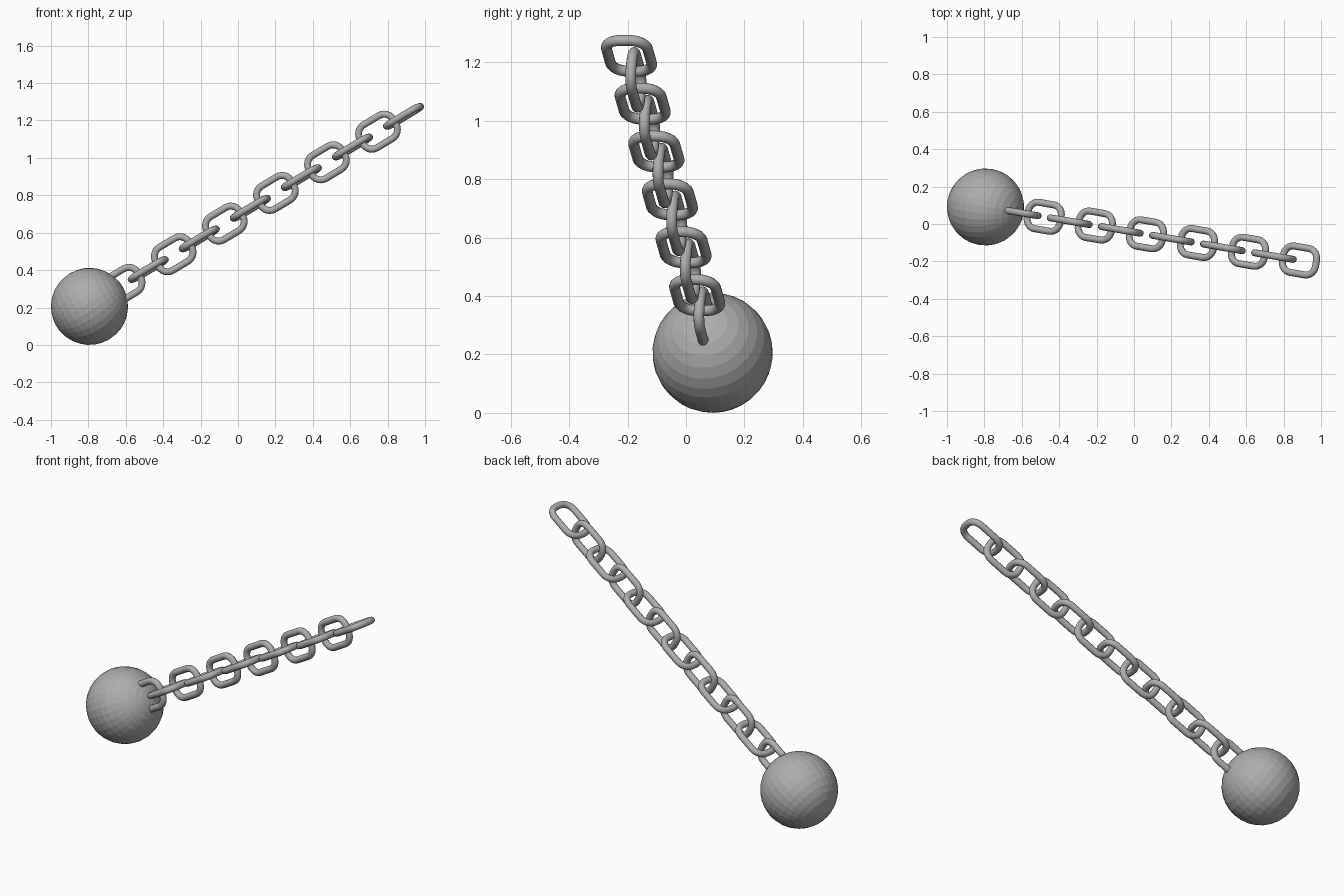
import bpy, bmesh, math
from mathutils import Vector, Matrix

if "Cube" in bpy.data.objects:
    bpy.data.objects.remove(bpy.data.objects["Cube"])

iron = bpy.data.materials.new("grey iron")
iron.diffuse_color = (0.42, 0.42, 0.42, 1)
iron.use_nodes = True
iron.node_tree.nodes["Principled BSDF"].inputs["Base Color"].default_value = iron.diffuse_color

# Chain frame: axis runs from the ball up to the free end
axis = Vector((1, -0.171, 0.6)).normalized()
side = Vector((0.171, 1, 0)).normalized()
up = axis.cross(side).normalized()
last = Vector((0.885, -0.195, 1.222))
STEP = 0.1365 * math.sqrt(1 + 0.171 ** 2 + 0.6 ** 2)

TUBE = 0.0185
HALF_L, HALF_W, CORNER = 0.104, 0.0715, 0.056


def frame(x, y, z, loc):
    m = Matrix((x, y, z)).transposed().to_4x4()
    m.translation = loc
    return m


def finish(bm, name, matrix):
    bmesh.ops.recalc_face_normals(bm, faces=bm.faces)
    me = bpy.data.meshes.new(name)
    bm.to_mesh(me)
    bm.free()
    me.materials.append(iron)
    ob = bpy.data.objects.new(name, me)
    bpy.context.collection.objects.link(ob)
    ob.matrix_world = matrix
    return ob


def add_link(name, matrix):
    # Round tube swept along a rounded rectangle in the local XY plane
    bm = bmesh.new()
    rings = []
    for q, (sx, sy) in enumerate(((1, 1), (-1, 1), (-1, -1), (1, -1))):
        for k in range(7):
            a = math.radians(q * 90 + k * 15)
            out = Vector((math.cos(a), math.sin(a), 0))
            c = Vector((sx * (HALF_L - CORNER), sy * (HALF_W - CORNER), 0)) + out * CORNER
            rings.append([bm.verts.new(c + TUBE * (out * math.cos(t) + Vector((0, 0, math.sin(t)))))
                          for t in (math.tau * j / 12 for j in range(12))])
    for i, ring in enumerate(rings):
        nxt = rings[(i + 1) % len(rings)]
        for j in range(12):
            f = bm.faces.new((ring[j], nxt[j], nxt[(j + 1) % 12], ring[(j + 1) % 12]))
            f.smooth = True
    return finish(bm, name, matrix)


# Twelve links, every other one turned a quarter
for i in range(12):
    loc = last - axis * STEP * i
    m = frame(axis, side, up, loc) if i % 2 == 0 else frame(axis, up, -side, loc)
    add_link(f"chain_link_{i + 1}", m)

# Heavy ball, its pole facing along the chain
bm = bmesh.new()
bmesh.ops.create_uvsphere(bm, u_segments=32, v_segments=16, radius=0.206)
finish(bm, "iron_ball", frame(side, -up, axis, Vector((-0.794, 0.091, 0.206)))
       if side.cross(-up).dot(axis) > 0 else frame(side, up, axis, Vector((-0.794, 0.091, 0.206))))
